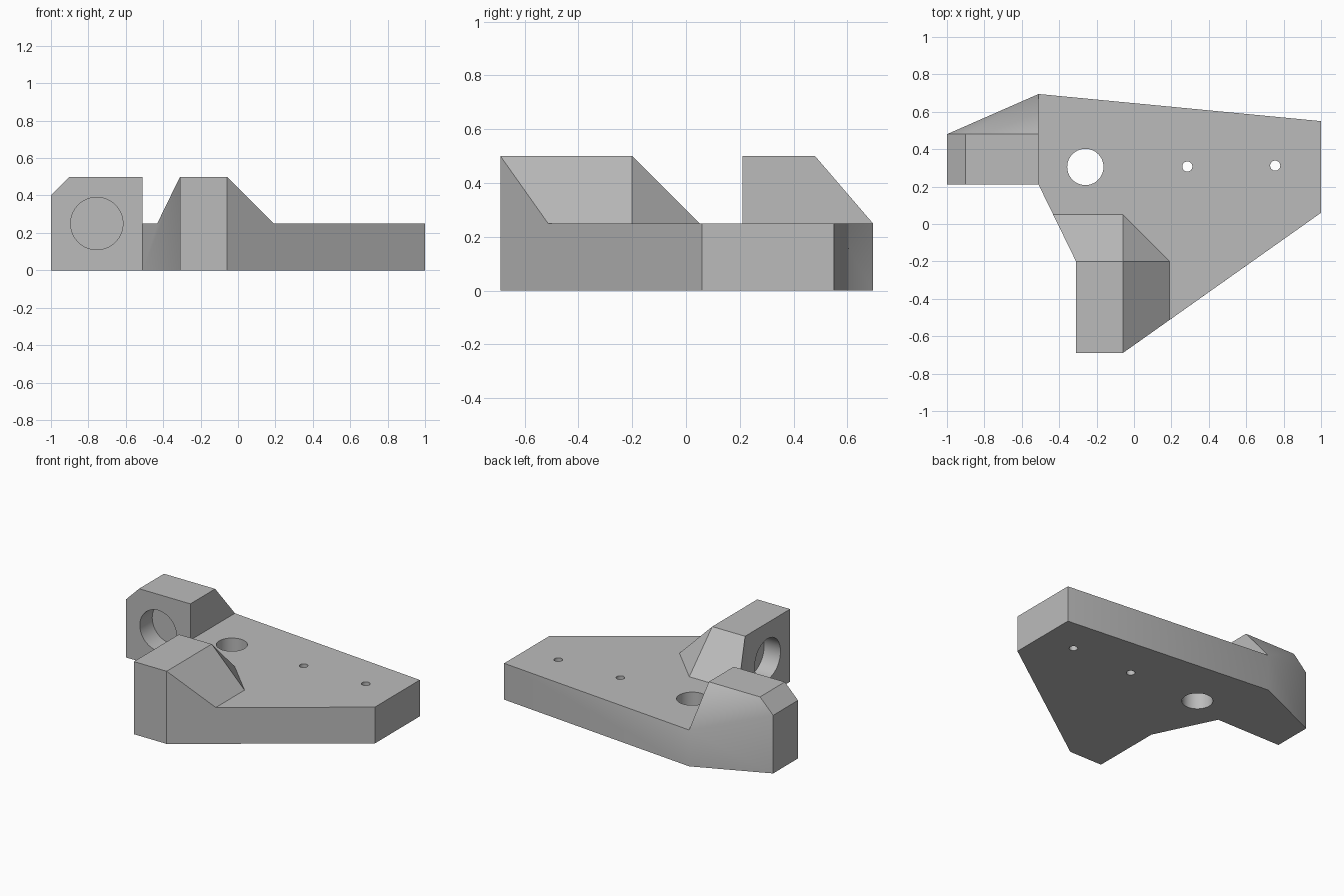
import bpy, bmesh
from math import pi
from mathutils import Matrix, Vector

old = bpy.data.objects.get("Cube")
if old:
    bpy.data.objects.remove(old, do_unlink=True)

# Material
grey = bpy.data.materials.new("plain grey")
grey.use_nodes = True
colour = (0.5, 0.5, 0.5, 1)
grey.diffuse_color = colour
grey.node_tree.nodes["Principled BSDF"].inputs["Base Color"].default_value = colour

PLATE, MID, TOP = 0.25, 0.4, 0.5   # plate, chamfer and boss heights


def make_object(name, bm):
    bmesh.ops.recalc_face_normals(bm, faces=bm.faces)
    mesh = bpy.data.meshes.new(name)
    bm.to_mesh(mesh)
    bm.free()
    mesh.materials.append(grey)
    obj = bpy.data.objects.new(name, mesh)
    bpy.context.collection.objects.link(obj)
    return obj


# Named corner points of the bracket
outline = {"west": (-1, 0.48), "north": (-0.51, 0.695), "east": (1, 0.55),
           "southeast": (1, 0.06), "toe_r": (-0.06, -0.69), "toe_l": (-0.31, -0.69),
           "heel": (-0.31, -0.2), "notch": (-0.51, 0.21), "corner": (-1, 0.21)}
points = {"low_" + key: (x, y, 0) for key, (x, y) in outline.items()}

# Plate top corners and the feet of the sloped boss sides
for key in ("north", "east", "southeast", "notch"):
    points[key] = (*outline[key], PLATE)
points.update(foot_front=(0.19, -0.513, PLATE), foot_side=(0.19, -0.2, PLATE),
              foot_back=(-0.06, 0.05, PLATE), foot_left=(-0.432, 0.05, PLATE))

# Tops of the front boss and the side boss
for key in ("toe_l", "toe_r", "heel"):
    points[key] = (*outline[key], TOP)
points["ridge"] = (-0.06, -0.2, TOP)
for side, y in (("f", 0.21), ("b", 0.48)):
    points["cut_" + side] = (-1, y, MID)
    points["left_" + side] = (-0.9, y, TOP)
    points["right_" + side] = (-0.51, y, TOP)

faces = [
    # Underside and outer walls
    " ".join("low_" + key for key in outline),
    "low_west low_north north cut_b",
    "low_north low_east east north",
    "low_east low_southeast southeast east",
    "low_southeast low_toe_r toe_r foot_front southeast",
    "low_toe_r low_toe_l toe_l toe_r",
    "low_toe_l low_heel heel toe_l",
    "low_heel low_notch notch foot_left heel",
    "low_notch low_corner cut_f left_f right_f notch",
    "low_corner low_west cut_b cut_f",
    # Plate top
    "north east southeast foot_front foot_side foot_back foot_left notch",
    # Side boss
    "notch right_f right_b north",
    "left_f right_f right_b left_b",
    "cut_f left_f left_b cut_b",
    "cut_b left_b north",
    "left_b right_b north",
    # Front boss
    "toe_l toe_r ridge heel",
    "toe_r foot_front foot_side ridge",
    "ridge foot_side foot_back",
    "ridge foot_back foot_left heel",
]
bm = bmesh.new()
verts = {key: bm.verts.new(co) for key, co in points.items()}
for face in faces:
    bm.faces.new([verts[key] for key in face.split()])
bracket = make_object("bracket_body", bm)

# Hole cutters: three through holes and two blind sockets
cut = bmesh.new()


def drill(centre, radius, length, turn=Matrix()):
    bmesh.ops.create_cone(cut, cap_ends=True, segments=64, radius1=radius,
                          radius2=radius, depth=length,
                          matrix=Matrix.Translation(Vector(centre)) @ turn)


drill((-0.26, 0.305, PLATE / 2), 0.097, 1)
drill((0.285, 0.307, PLATE / 2), 0.027, 1)
drill((0.755, 0.312, PLATE / 2), 0.027, 1)
drill((-0.755, 0.21, PLATE), 0.14, 0.27, Matrix.Rotation(pi / 2, 4, "X"))
drill((-0.31, -0.445, PLATE), 0.14, 0.25, Matrix.Rotation(pi / 2, 4, "Y"))
cutter = make_object("hole_cutter", cut)
cutter.hide_render = True

# Cut the holes, then smooth the shallow edges
bpy.ops.object.select_all(action="DESELECT")
bpy.context.view_layer.objects.active = bracket
bracket.select_set(True)
holes = bracket.modifiers.new("holes", "BOOLEAN")
holes.operation = "DIFFERENCE"
holes.solver = "EXACT"
holes.object = cutter
bpy.ops.object.modifier_apply(modifier=holes.name)
bpy.data.objects.remove(cutter, do_unlink=True)
bpy.ops.object.shade_smooth_by_angle()
